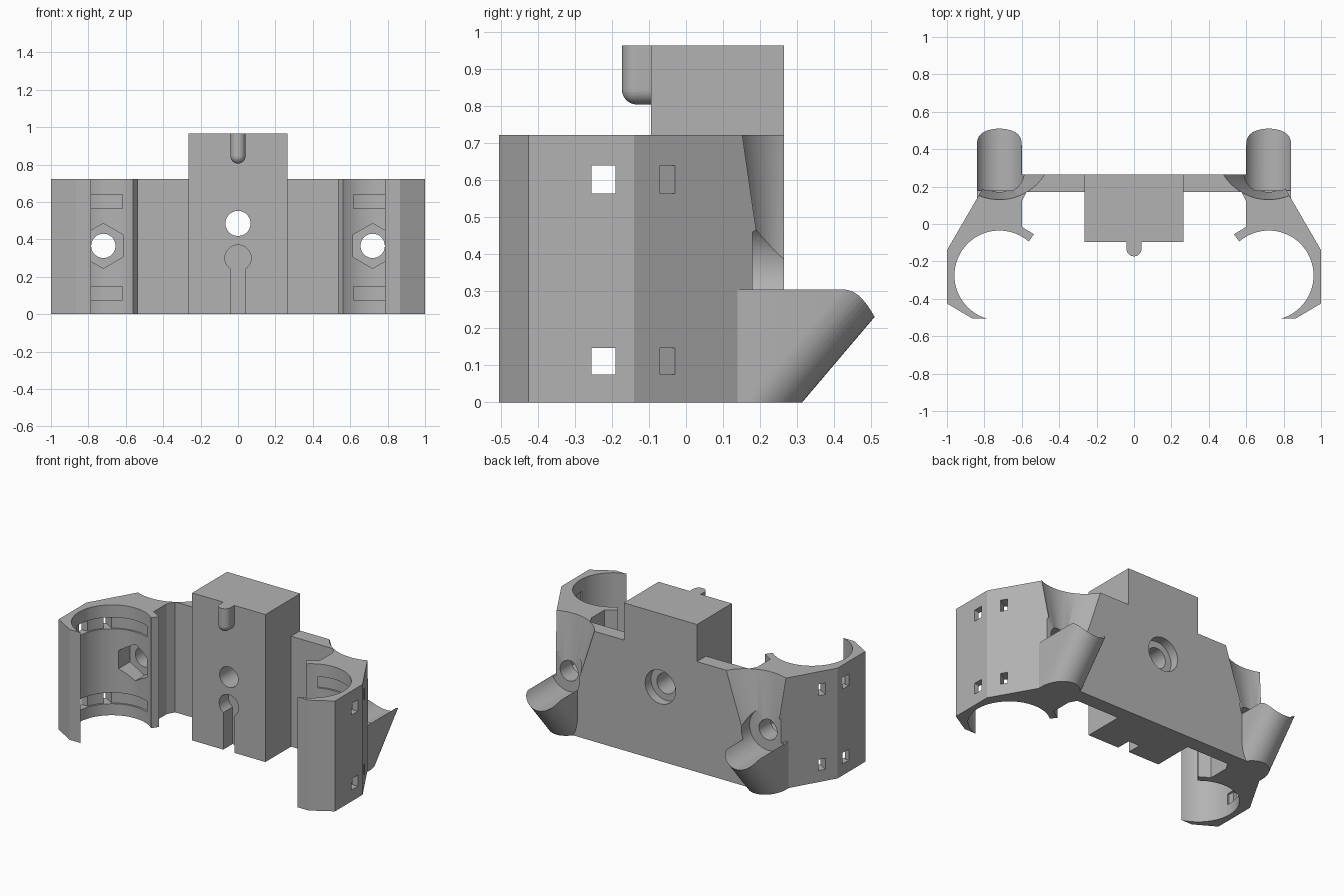
import bpy, bmesh, math
from mathutils import Vector, Matrix

if "Cube" in bpy.data.objects:
    bpy.data.objects.remove(bpy.data.objects["Cube"])

grey = bpy.data.materials.new("light_grey")
grey.diffuse_color = (0.45, 0.45, 0.45, 1)
grey.use_nodes = True
grey.node_tree.nodes["Principled BSDF"].inputs["Base Color"].default_value = grey.diffuse_color


def finish(name, bm):
    bmesh.ops.recalc_face_normals(bm, faces=bm.faces[:])
    me = bpy.data.meshes.new(name)
    bm.to_mesh(me)
    bm.free()
    me.materials.append(grey)
    ob = bpy.data.objects.new(name, me)
    bpy.context.collection.objects.link(ob)
    return ob


def loft(name, bottom, top):
    """Closed solid between two matching rings of points."""
    bm = bmesh.new()
    a = [bm.verts.new(p) for p in bottom]
    b = [bm.verts.new(p) for p in top]
    n = len(a)
    bm.faces.new(a[::-1])
    bm.faces.new(b)
    for i in range(n):
        j = (i + 1) % n
        bm.faces.new((a[i], a[j], b[j], b[i]))
    return finish(name, bm)


def prism(name, pts, z0, z1):
    return loft(name, [(x, y, z0) for x, y in pts], [(x, y, z1) for x, y in pts])


def arc(cx, cy, r, a0, a1, n):
    return [(cx + r * math.cos(math.radians(a0 + (a1 - a0) * i / n)),
             cy + r * math.sin(math.radians(a0 + (a1 - a0) * i / n))) for i in range(n + 1)]


def bore(name, x, z, r, y0, y1, n=48, turn=0):
    """Round or polygonal solid running along y."""
    ring = arc(x, z, r, turn, turn + 360, n)[:-1]
    return loft(name, [(u, y0, w) for u, w in ring], [(u, y1, w) for u, w in ring])


def box(name, x0, x1, y0, y1, z0, z1):
    return prism(name, [(x0, y0), (x1, y0), (x1, y1), (x0, y1)], z0, z1)


def combine(ob, tools, op):
    for t in tools:
        t.hide_render = True
        m = ob.modifiers.new("cut", 'BOOLEAN')
        m.operation, m.solver, m.object = op, 'EXACT', t
    bake(ob)
    for t in tools:
        bpy.data.objects.remove(t)


def bake(ob):
    dg = bpy.context.evaluated_depsgraph_get()
    dg.update()
    me = bpy.data.meshes.new_from_object(ob.evaluated_get(dg))
    ob.modifiers.clear()
    ob.data = me


def smooth(ob):
    bpy.ops.object.select_all(action='DESELECT')
    ob.select_set(True)
    bpy.context.view_layer.objects.active = ob
    bpy.ops.object.shade_smooth_by_angle(angle=math.radians(25))


CX, CY, R, H = 0.72, -0.275, 0.24, 0.722   # clamp centre, bore radius, height
BZ = 0.365                                  # bolt height

# Clamp with its half of the back plate
outline = [(0.265, 0.265), (0.265, 0.17), (0.575, 0.17), (0.6, 0.12), (0.6, -0.015),
           (0.535, -0.055)]
outline += arc(CX, CY, R, 131, -74, 48)
outline += [(0.785, -0.505), (0.865, -0.505), (1, -0.425), (1, -0.14), (0.765, 0.265)]
clamp = prism("clamp", outline, 0, H)

# Slanted rounded boss behind the clamp
def boss_ring(z):
    c = 0.161 + 0.848 * z
    pts = [(CX + 0.12 * math.cos(t), c + 0.153 * math.sin(t), z)
           for t in [math.pi * i / 24 for i in range(25)]]
    return [(CX + 0.12, 0.139, z)] + pts + [(CX - 0.12, 0.139, z)]

combine(clamp, [loft("boss", boss_ring(0), boss_ring(0.305))], 'UNION')

# Bolt hole, nut pocket, screw head recess and flared tool access
def flare(z):
    t = (z - BZ) / (H - BZ)
    return [(x, y, z) for x, y in arc(CX, 0.314 + 0.102 * t, 0.134 + 0.152 * t, 0, 360, 64)[:-1]]

cuts = [bore("bolt_hole", CX, BZ, 0.065, -0.2, 0.4),
        bore("nut_pocket", CX, BZ, 0.12, -0.2, 0.06, 6, 90),
        bore("head_recess", CX, BZ, 0.134, 0.18, 0.8, 64),
        loft("tool_access", flare(BZ), flare(H + 0.02))]

# Strap grooves and the slots that feed them
for z0, z1 in ((0.075, 0.147), (0.565, 0.64)):
    ring = arc(CX, CY, R + 0.012, -5, 115, 32) + arc(CX, CY, R - 0.03, 115, -5, 32)
    cuts.append(prism("strap_groove", ring, z0, z1))
    cuts.append(box("side_slot", 0.9, 1.05, -0.255, -0.19, z0, z1))
    u, v = Vector((0.866, 0.5)), Vector((-0.5, 0.866))
    mid = Vector((0.948, -0.05))
    slot = [tuple(mid + u * a + v * b) for a, b in
            ((-0.11, -0.023), (0.05, -0.023), (0.05, 0.023), (-0.11, 0.023))]
    cuts.append(prism("corner_slot", slot, z0, z1))
combine(clamp, cuts, 'DIFFERENCE')
clamp.modifiers.new("mirror", 'MIRROR').use_mirror_merge = False
bake(clamp)
smooth(clamp)

# Centre block with screw hole and keyhole slot
block = box("centre_block", -0.265, 0.265, -0.095, 0.265, 0, 0.965)
combine(block, [bore("screw_hole", 0, 0.485, 0.067, -0.3, 0.4),
                bore("screw_recess", 0, 0.485, 0.11, 0.205, 0.4),
                bore("keyhole", 0, 0.3, 0.07, -0.2, 0.0),
                box("key_slot", -0.04, 0.04, -0.2, 0.0, -0.1, 0.3)], 'DIFFERENCE')
smooth(block)

# Rounded locating key on the front of the block
bm = bmesh.new()
bmesh.ops.create_uvsphere(bm, u_segments=32, v_segments=16, radius=0.04,
                          matrix=Matrix.Translation((0, -0.133, 0.845)))
for x, y in arc(0, -0.133, 0.04, 180, 360, 16) + [(-0.04, -0.09), (0.04, -0.09)]:
    bm.verts.new((x, y, 0.965))
for x, z in arc(0, 0.845, 0.04, 180, 360, 16):
    bm.verts.new((x, -0.09, z))
hull = bmesh.ops.convex_hull(bm, input=bm.verts[:])
bmesh.ops.delete(bm, geom=[v for v in bm.verts if not v.link_faces], context='VERTS')
inside = [v for v in hull["geom_interior"] if isinstance(v, bmesh.types.BMVert) and v.is_valid]
bmesh.ops.delete(bm, geom=inside, context='VERTS')
smooth(finish("locating_key", bm))
